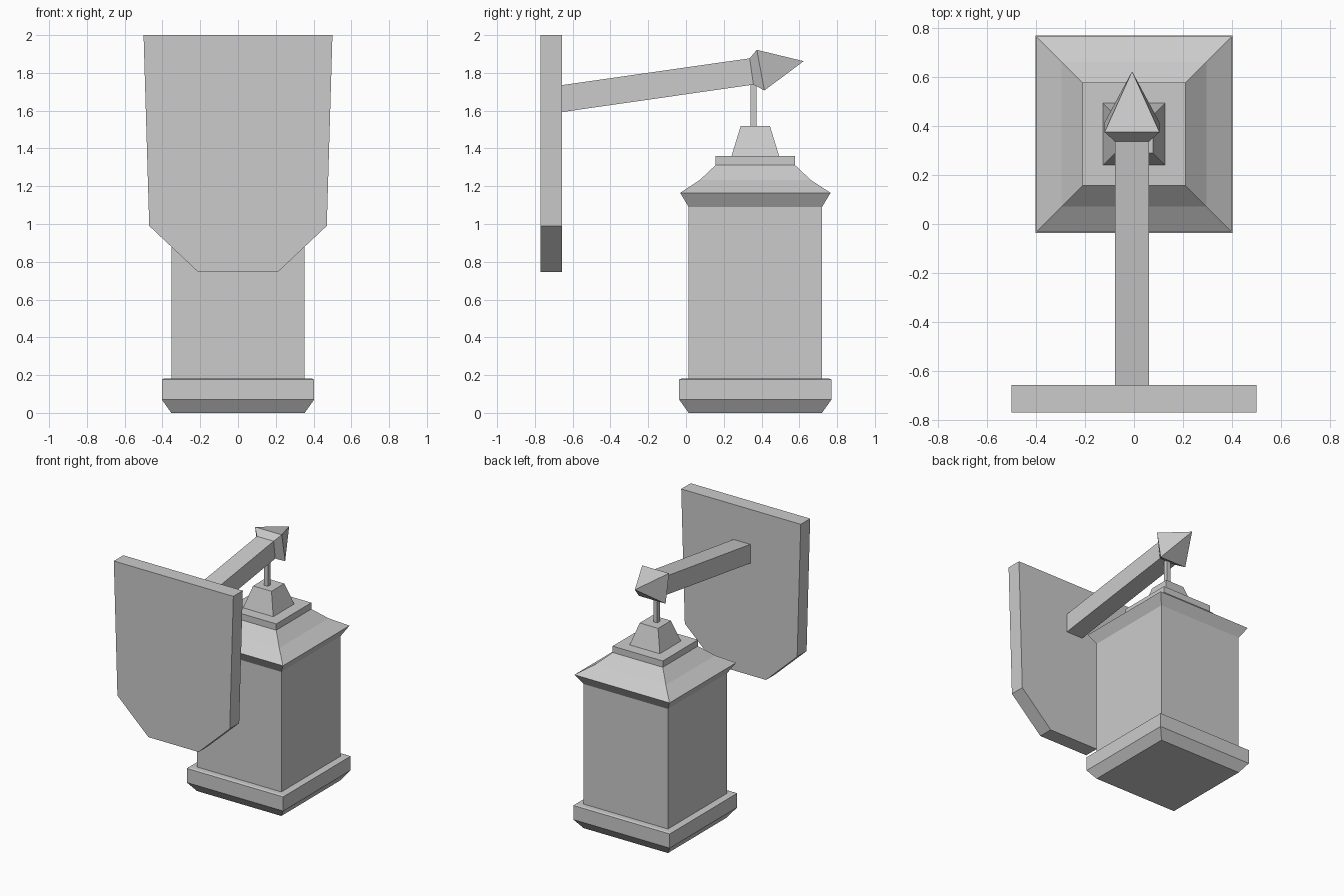
import bpy, bmesh

if "Cube" in bpy.data.objects:
    bpy.data.objects.remove(bpy.data.objects["Cube"])


def loft(name, rings, tip=None):
    """Skin closed rings of points in order; cap the ends or run to a tip."""
    bm = bmesh.new()
    loops = [[bm.verts.new(p) for p in ring] for ring in rings]
    n = len(loops[0])
    for a, b in zip(loops, loops[1:]):
        for i in range(n):
            j = (i + 1) % n
            bm.faces.new((a[i], a[j], b[j], b[i]))
    bm.faces.new(loops[0][::-1])
    if tip:
        apex = bm.verts.new(tip)
        for i in range(n):
            bm.faces.new((loops[-1][i], loops[-1][(i + 1) % n], apex))
    else:
        bm.faces.new(loops[-1])
    bmesh.ops.recalc_face_normals(bm, faces=bm.faces)
    mesh = bpy.data.meshes.new(name)
    bm.to_mesh(mesh)
    bm.free()
    obj = bpy.data.objects.new(name, mesh)
    bpy.context.collection.objects.link(obj)
    return obj


def square_stack(name, profile, cx=0.0, cy=0.367):
    """Square-section solid from (half width, z) pairs."""
    signs = ((-1, -1), (1, -1), (1, 1), (-1, 1))
    return loft(name, [[(cx + sx * h, cy + sy * h, z) for sx, sy in signs]
                       for h, z in profile])


def arm_ring(half, bottom, top, cx=-0.008):
    """Rectangular section across the arm, bottom and top given as (y, z)."""
    return [(cx - half, *bottom), (cx + half, *bottom),
            (cx + half, *top), (cx - half, *top)]


# Wall plate
outline = [(-0.5, 2.0), (-0.47, 0.99), (-0.21, 0.745),
           (0.21, 0.745), (0.47, 0.99), (0.5, 2.0)]
loft("wall_plate", [[(x, y, z) for x, z in outline] for y in (-0.77, -0.657)])

# Arm and its pointed finial
arm_end = arm_ring(0.07, (0.357, 1.738), (0.337, 1.877))
loft("arm", [arm_ring(0.07, (-0.66, 1.592), (-0.66, 1.735)), arm_end])
loft("arm_finial", [arm_end, arm_ring(0.112, (0.415, 1.707), (0.375, 1.922))],
     tip=(-0.008, 0.623, 1.862))

# Hanging rod
square_stack("hanging_rod", [(0.016, 1.51), (0.016, 1.76)], cx=-0.005, cy=0.358)

# Lantern, bottom to top
square_stack("lantern_base", [(0.353, 0.0), (0.403, 0.07), (0.403, 0.177), (0.39, 0.182)])
square_stack("lantern_body", [(0.353, 0.17), (0.353, 1.10)])
square_stack("lantern_roof", [(0.353, 1.09), (0.398, 1.165), (0.295, 1.232), (0.21, 1.312)])
square_stack("roof_slab", [(0.21, 1.31), (0.21, 1.36)])
square_stack("roof_cap", [(0.126, 1.36), (0.077, 1.52)])
